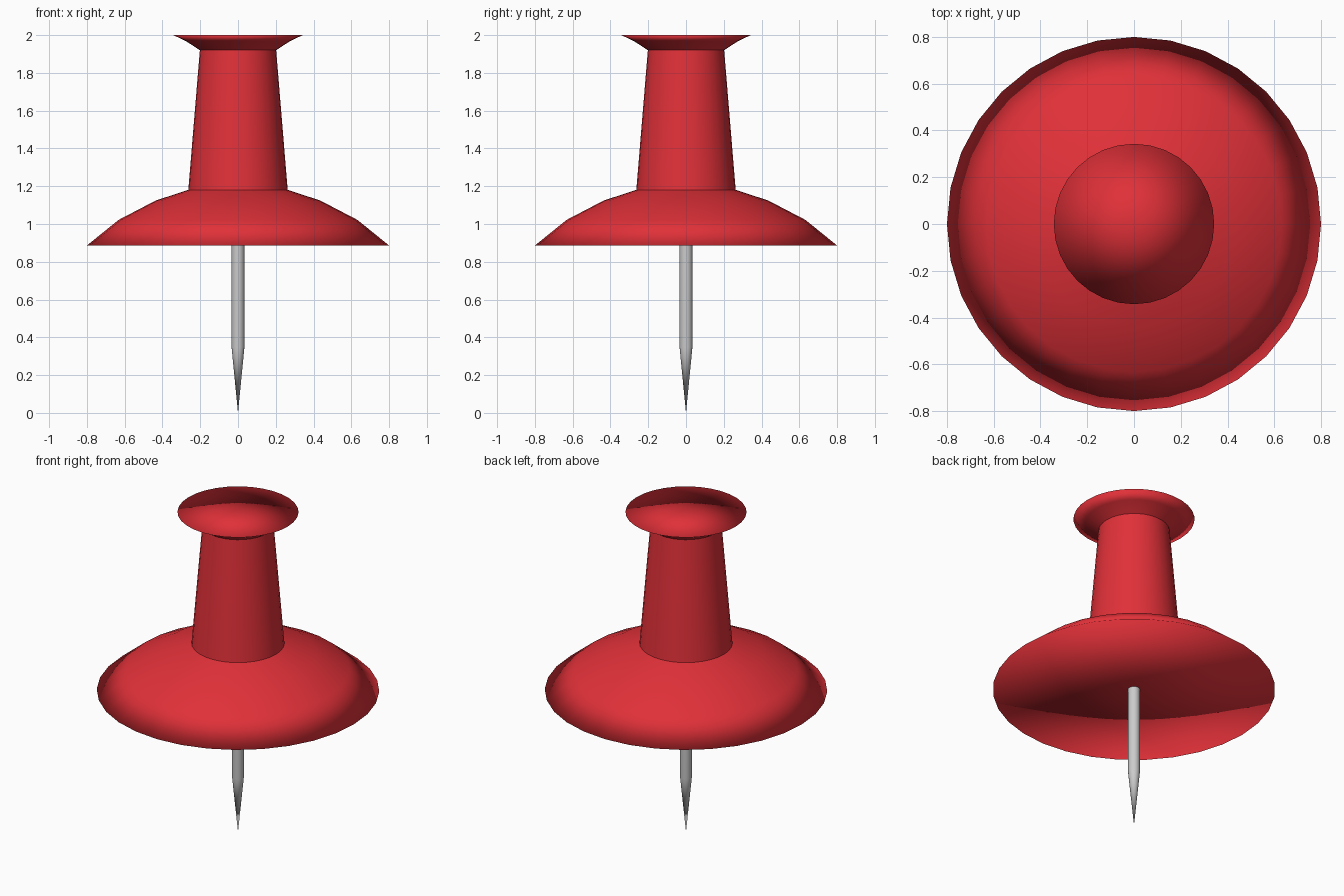
import bpy, bmesh
from math import cos, sin, tau

if "Cube" in bpy.data.objects:
    bpy.data.objects.remove(bpy.data.objects["Cube"])


def lathe(name, profile, sides, sharp_rings=()):
    """Revolve (radius, z) points around z; radius 0 makes a single pole."""
    bm = bmesh.new()
    rings = []
    for r, z in profile:
        n = sides if r else 1
        rings.append([bm.verts.new((r * cos(tau * i / n), r * sin(tau * i / n), z))
                      for i in range(n)])
    for a, b in zip(rings, rings[1:]):
        for i in range(sides):
            j = (i + 1) % sides
            corners = [a[i % len(a)], a[j % len(a)], b[j % len(b)], b[i % len(b)]]
            bm.faces.new(list(dict.fromkeys(corners)))
    bmesh.ops.recalc_face_normals(bm, faces=bm.faces[:])
    for f in bm.faces:
        f.smooth = True
    for k in sharp_rings:
        ring = rings[k]
        for i in range(sides):
            bm.edges.get((ring[i], ring[(i + 1) % sides])).smooth = False
    mesh = bpy.data.meshes.new(name)
    bm.to_mesh(mesh)
    bm.free()
    obj = bpy.data.objects.new(name, mesh)
    bpy.context.collection.objects.link(obj)
    return obj


# Plastic handle: flat underside, domed base, tapered grip, flared head
handle = lathe("handle", [
    (0, 0.886), (0.80, 0.886), (0.632, 1.022), (0.436, 1.124), (0.263, 1.181),
    (0.202, 1.92), (0.275, 1.968), (0.343, 2.0), (0, 2.0),
], 32, sharp_rings=(4, 5))
red = bpy.data.materials.new("red_plastic")
red.diffuse_color = (0.75, 0.03, 0.04, 1)
red.use_nodes = True
red.node_tree.nodes["Principled BSDF"].inputs["Base Color"].default_value = red.diffuse_color
handle.data.materials.append(red)

# Steel pin with a tapered point
lathe("pin", [(0, 0), (0.034, 0.347), (0.034, 0.89), (0, 0.89)], 16, sharp_rings=(2,))
